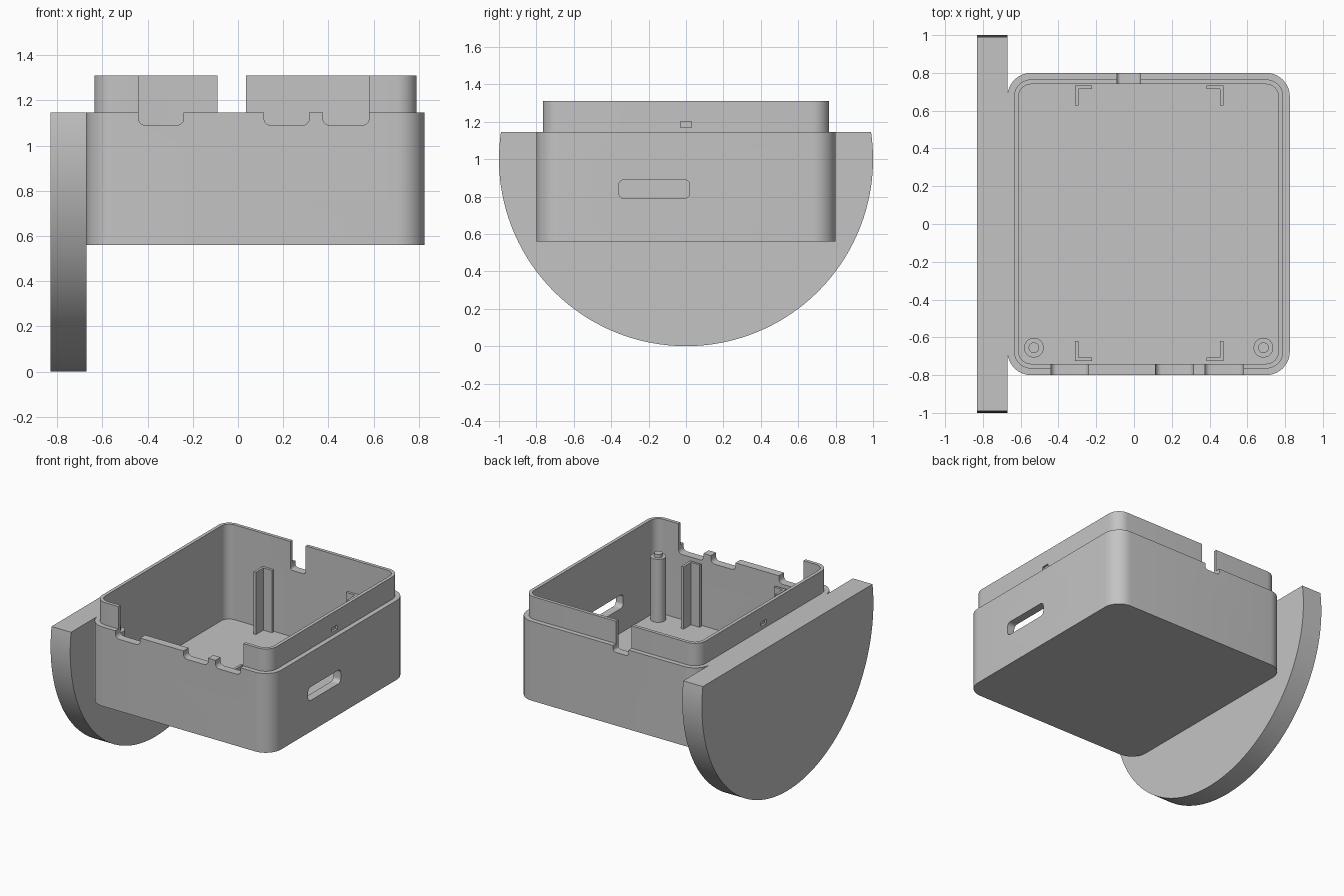
import bpy
import bmesh
from math import sin, cos, pi, asin

cube = bpy.data.objects.get("Cube")
if cube:
    bpy.data.objects.remove(cube, do_unlink=True)

# Single plain grey material
grey = bpy.data.materials.new("plain grey")
grey.use_nodes = True
colour = (0.55, 0.55, 0.55, 1)
grey.diffuse_color = colour
grey.node_tree.nodes["Principled BSDF"].inputs["Base Color"].default_value = colour


def rounded(a0, a1, b0, b1, r, steps=10):
    """Outline of a rectangle with rounded corners."""
    pts = []
    corners = [(a1 - r, b1 - r), (a0 + r, b1 - r), (a0 + r, b0 + r), (a1 - r, b0 + r)]
    for k, (ca, cb) in enumerate(corners):
        for i in range(steps + 1):
            t = (k + i / steps) * pi / 2
            pts.append((ca + r * cos(t), cb + r * sin(t)))
    return pts


def rect(a0, a1, b0, b1):
    return [(a0, b0), (a1, b0), (a1, b1), (a0, b1)]


def circle(a, b, r, n=48):
    return [(a + r * cos(2 * pi * i / n), b + r * sin(2 * pi * i / n)) for i in range(n)]


def prism(name, outline, axis, lo, hi):
    """Extrude a flat outline along an axis from lo to hi."""
    place = {"x": lambda a, b, h: (h, a, b),
             "y": lambda a, b, h: (a, h, b),
             "z": lambda a, b, h: (a, b, h)}[axis]
    bm = bmesh.new()
    low = [bm.verts.new(place(a, b, lo)) for a, b in outline]
    high = [bm.verts.new(place(a, b, hi)) for a, b in outline]
    bm.faces.new(low)
    bm.faces.new(high)
    for i in range(len(outline)):
        j = (i + 1) % len(outline)
        bm.faces.new((low[i], low[j], high[j], high[i]))
    bmesh.ops.recalc_face_normals(bm, faces=bm.faces)
    mesh = bpy.data.meshes.new(name)
    bm.to_mesh(mesh)
    bm.free()
    mesh.materials.append(grey)
    obj = bpy.data.objects.new(name, mesh)
    bpy.context.collection.objects.link(obj)
    return obj


def combine(target, tool, operation="DIFFERENCE"):
    """Apply a boolean and remove the tool."""
    tool.hide_render = True
    mod = target.modifiers.new("combine", "BOOLEAN")
    mod.operation = operation
    mod.solver = "EXACT"
    mod.object = tool
    bpy.ops.object.select_all(action="DESELECT")
    bpy.context.view_layer.objects.active = target
    target.select_set(True)
    bpy.ops.object.modifier_apply(modifier=mod.name)
    bpy.data.objects.remove(tool, do_unlink=True)


BOTTOM, FLOOR, SHOULDER, RIM = 0.56, 0.61, 1.145, 1.31

# Open box with a stepped lip
box = prism("box_shell", rounded(-0.67, 0.825, -0.8, 0.8, 0.125), "z", BOTTOM, SHOULDER)
combine(box, prism("lip", rounded(-0.635, 0.79, -0.765, 0.765, 0.09), "z", 0.8, RIM), "UNION")
combine(box, prism("cavity", rounded(-0.61, 0.765, -0.74, 0.74, 0.065), "z", FLOOR, 1.5))

# Front lip opening and three connector notches
combine(box, prism("lip_gap", rect(-0.44, 0.58, SHOULDER, 1.5), "y", -0.9, -0.65))
for x0, x1 in ((-0.44, -0.24), (0.115, 0.315), (0.375, 0.58)):
    combine(box, prism("notch", rounded(x0, x1, 1.09, 1.25, 0.03), "y", -0.9, -0.65))

# Back notch
combine(box, prism("back_notch", rounded(-0.09, 0.035, 1.1, 1.5, 0.02), "y", 0.65, 0.9))

# Side slot and the small latch pockets on both sides of the lip
combine(box, prism("slot", rounded(-0.36, 0.02, 0.79, 0.89, 0.03), "x", 0.7, 0.9))
for x0, x1 in ((0.775, 0.85), (-0.7, -0.62)):
    combine(box, prism("latch", rect(-0.03, 0.03, 1.17, 1.2), "x", x0, x1))

parts = [box]

# Half-round side panel
start = asin(SHOULDER - 1)
arc = [(cos(t), 1 + sin(t)) for t in
       (start - (pi + 2 * start) * i / 96 for i in range(97))]
parts.append(prism("side_panel", arc, "x", -0.83, -0.67))

# Pegs in the front corners
for side, x in (("right", -0.53), ("left", 0.685)):
    parts.append(prism(side + "_peg", circle(x, -0.655, 0.052), "z", FLOOR - 0.01, 1.075))
    parts.append(prism(side + "_peg_pin", circle(x, -0.655, 0.028), "z", 1.07, 1.1))

# L-shaped corner supports
LEG_X, LEG_Y, WALL = 0.09, 0.105, 0.018
for side, x, sx in (("right", -0.312, 1), ("left", 0.473, -1)):
    for end, y, sy in (("front", -0.725, 1), ("back", 0.733, -1)):
        shape = [(0, 0), (LEG_X, 0), (LEG_X, WALL), (WALL, WALL), (WALL, LEG_Y), (0, LEG_Y)]
        outline = [(x + sx * a, y + sy * b) for a, b in shape]
        parts.append(prism(f"{end}_{side}_support", outline, "z", FLOOR - 0.01, 1.07))

# Smooth shading with sharp edges kept
bpy.ops.object.select_all(action="DESELECT")
for part in parts:
    part.select_set(True)
bpy.context.view_layer.objects.active = box
bpy.ops.object.shade_smooth_by_angle(angle=pi / 6)
